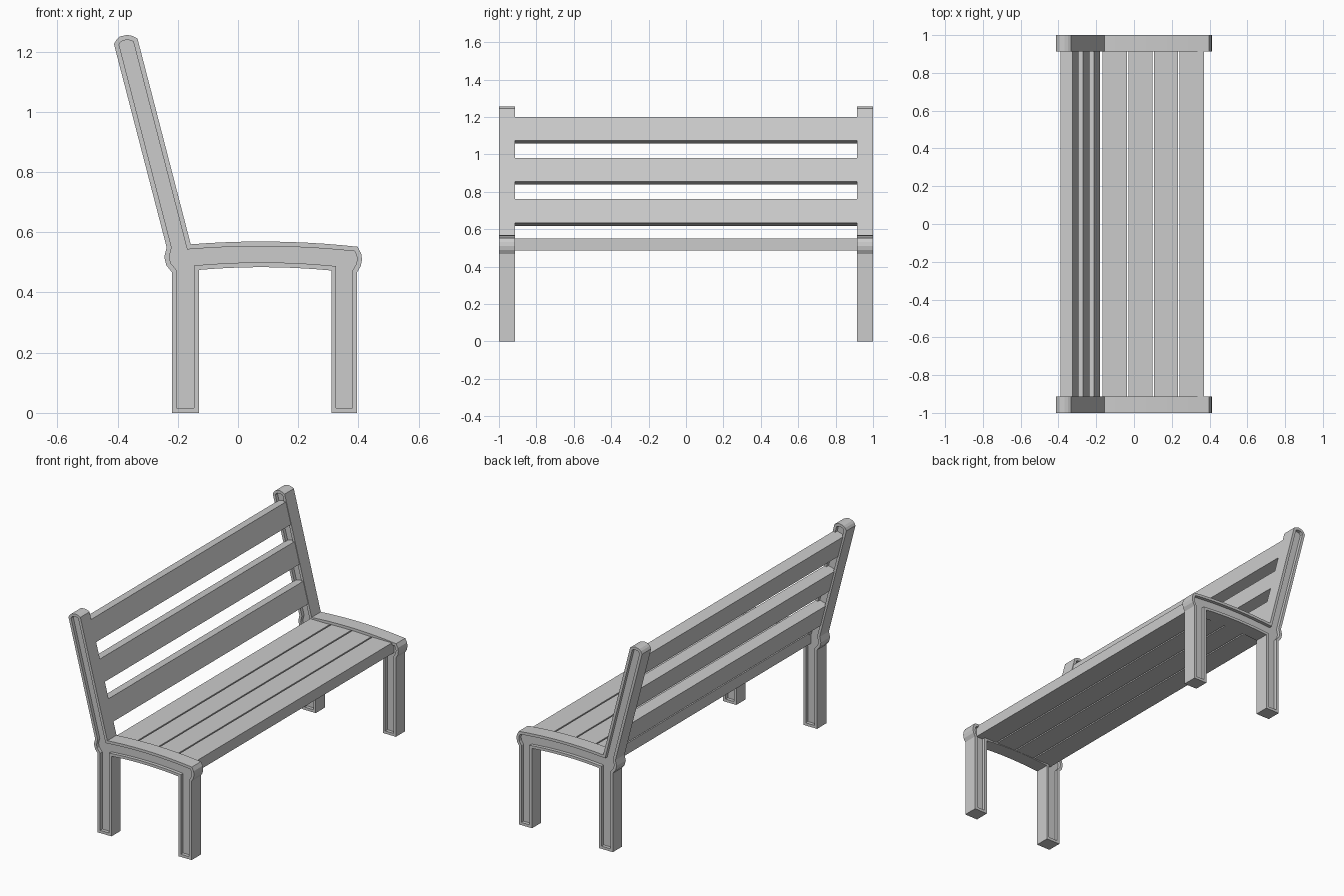
import bpy, bmesh, math
from mathutils import Matrix, Vector

if "Cube" in bpy.data.objects:
    bpy.data.objects.remove(bpy.data.objects["Cube"])

OUT, INN = 1.0, 0.914      # outer and inner y of the end frames
RIM, DEPTH = 0.016, 0.02   # raised rim and recess of the end frames


def finish(bm, name):
    bmesh.ops.recalc_face_normals(bm, faces=bm.faces[:])
    me = bpy.data.meshes.new(name)
    bm.to_mesh(me)
    bm.free()
    ob = bpy.data.objects.new(name, me)
    bpy.context.collection.objects.link(ob)
    return ob


def arc(a, mid, b, n=10):
    # quadratic curve passing through three points at t = 0, .5, 1
    c = [2 * mid[i] - 0.5 * (a[i] + b[i]) for i in (0, 1)]
    return [tuple((1 - t) ** 2 * a[i] + 2 * t * (1 - t) * c[i] + t * t * b[i] for i in (0, 1))
            for t in (k / n for k in range(n + 1))]


# Side outline of an end frame (x, z): legs, seat rail and leaning back post
outline = [(-0.22, 0), (-0.13, 0)]
outline += arc((-0.13, 0.475), (0.09, 0.484), (0.31, 0.473))
outline += [(0.31, 0), (0.396, 0), (0.396, 0.468), (0.408, 0.488), (0.412, 0.51), (0.409, 0.53)]
outline += arc((0.397, 0.552), (0.12, 0.569), (-0.157, 0.56))
outline += [(-0.334, 1.244), (-0.35, 1.252), (-0.368, 1.256), (-0.393, 1.25), (-0.404, 1.24), (-0.412, 1.225),
            (-0.237, 0.55), (-0.245, 0.518), (-0.238, 0.49), (-0.22, 0.468)]


def end_frame(name, y0, y1):
    bm = bmesh.new()
    face = bm.faces.new([bm.verts.new((x, y0, z)) for x, z in outline])
    ret = bmesh.ops.extrude_face_region(bm, geom=[face], use_keep_orig=True)
    bmesh.ops.translate(bm, vec=(0, y1 - y0, 0),
                        verts=[v for v in ret["geom"] if isinstance(v, bmesh.types.BMVert)])
    bmesh.ops.recalc_face_normals(bm, faces=bm.faces[:])
    # sink a recessed panel into both sides
    for f in [f for f in bm.faces if len(f.verts) > 4]:
        n = f.normal.copy()
        bmesh.ops.inset_region(bm, faces=[f], thickness=RIM, use_even_offset=True)
        panel = bmesh.ops.extrude_discrete_faces(bm, faces=[f])["faces"][0]
        bmesh.ops.translate(bm, vec=-n * DEPTH, verts=panel.verts[:])
    return finish(bm, name)


def slat(name, size, loc, tilt=0.0):
    bm = bmesh.new()
    m = Matrix.Translation(loc) @ Matrix.Rotation(tilt, 4, 'Y') @ Matrix.Diagonal((*size, 1))
    bmesh.ops.create_cube(bm, size=1, matrix=m)
    return finish(bm, name)


end_frame("end_frame_left", -OUT, -INN)
end_frame("end_frame_right", INN, OUT)

length = 2 * (INN + DEPTH)   # slats run into the frame recesses

# Seat slats
for i in range(4):
    slat(f"seat_slat_{i + 1}", (0.128, length, 0.065), (0.306 - i * 0.136, 0, 0.5175))

# Back slats, leaning with the posts
lean = math.atan2(0.177, 0.684)
up = Vector((-math.sin(lean), 0, math.cos(lean)))
front = Vector((math.cos(lean), 0, math.sin(lean)))
for i, z in enumerate((0.76, 0.98, 1.2)):
    corner = Vector((-0.16 - (z - 0.56) * math.tan(lean), 0, z))
    slat(f"back_slat_{i + 1}", (0.066, length, 0.13), corner - up * 0.065 - front * 0.033, -lean)
